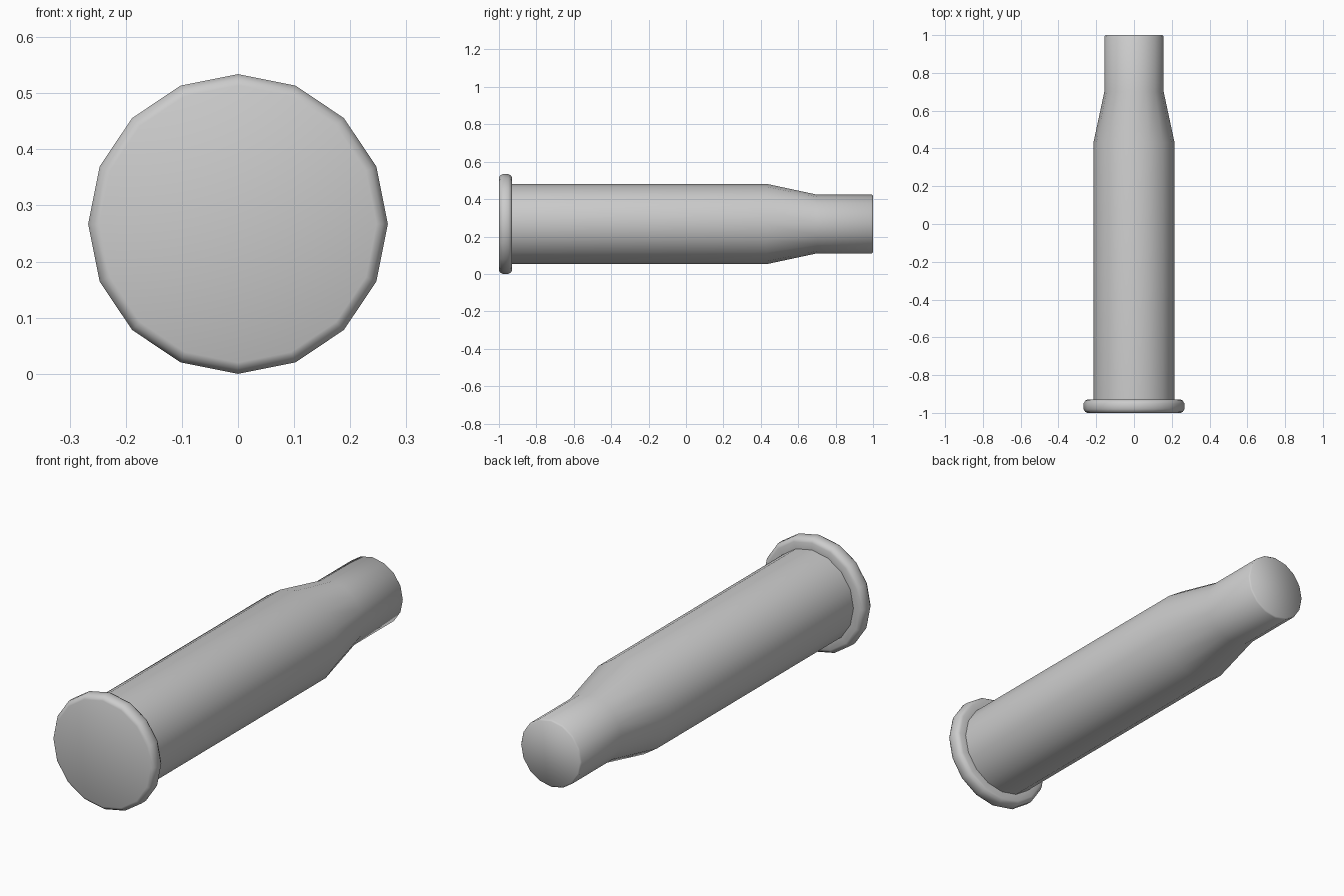
import bpy, bmesh
from math import sin, cos, pi, radians

if "Cube" in bpy.data.objects:
    bpy.data.objects.remove(bpy.data.objects["Cube"])

SIDES = 16
CENTRE_Z = 0.267


def lathe(name, profile):
    """Revolve (y, radius) pairs about the long axis and cap both ends."""
    bm = bmesh.new()
    rings = []
    for y, r in profile:
        rings.append([bm.verts.new((r * sin(2 * pi * i / SIDES), y,
                                    CENTRE_Z + r * cos(2 * pi * i / SIDES)))
                      for i in range(SIDES)])
    for a, b in zip(rings, rings[1:]):
        for i in range(SIDES):
            j = (i + 1) % SIDES
            bm.faces.new((a[i], a[j], b[j], b[i]))
    bm.faces.new(rings[0])
    bm.faces.new(rings[-1])
    bmesh.ops.recalc_face_normals(bm, faces=bm.faces)
    mesh = bpy.data.meshes.new(name)
    bm.to_mesh(mesh)
    bm.free()
    obj = bpy.data.objects.new(name, mesh)
    bpy.context.collection.objects.link(obj)
    bpy.ops.object.select_all(action='DESELECT')
    obj.select_set(True)
    bpy.context.view_layer.objects.active = obj
    bpy.ops.object.shade_smooth_by_angle(angle=radians(50))
    return obj


# One closed casing: rounded base rim, straight body, tapered shoulder, neck
lathe("casing", [
    (-1.0, 0.247), (-0.995, 0.258), (-0.98, 0.267),
    (-0.95, 0.267), (-0.935, 0.258), (-0.93, 0.247),
    (-0.93, 0.215), (0.43, 0.215), (0.70, 0.157),
    (0.993, 0.157), (1.0, 0.151),
])
